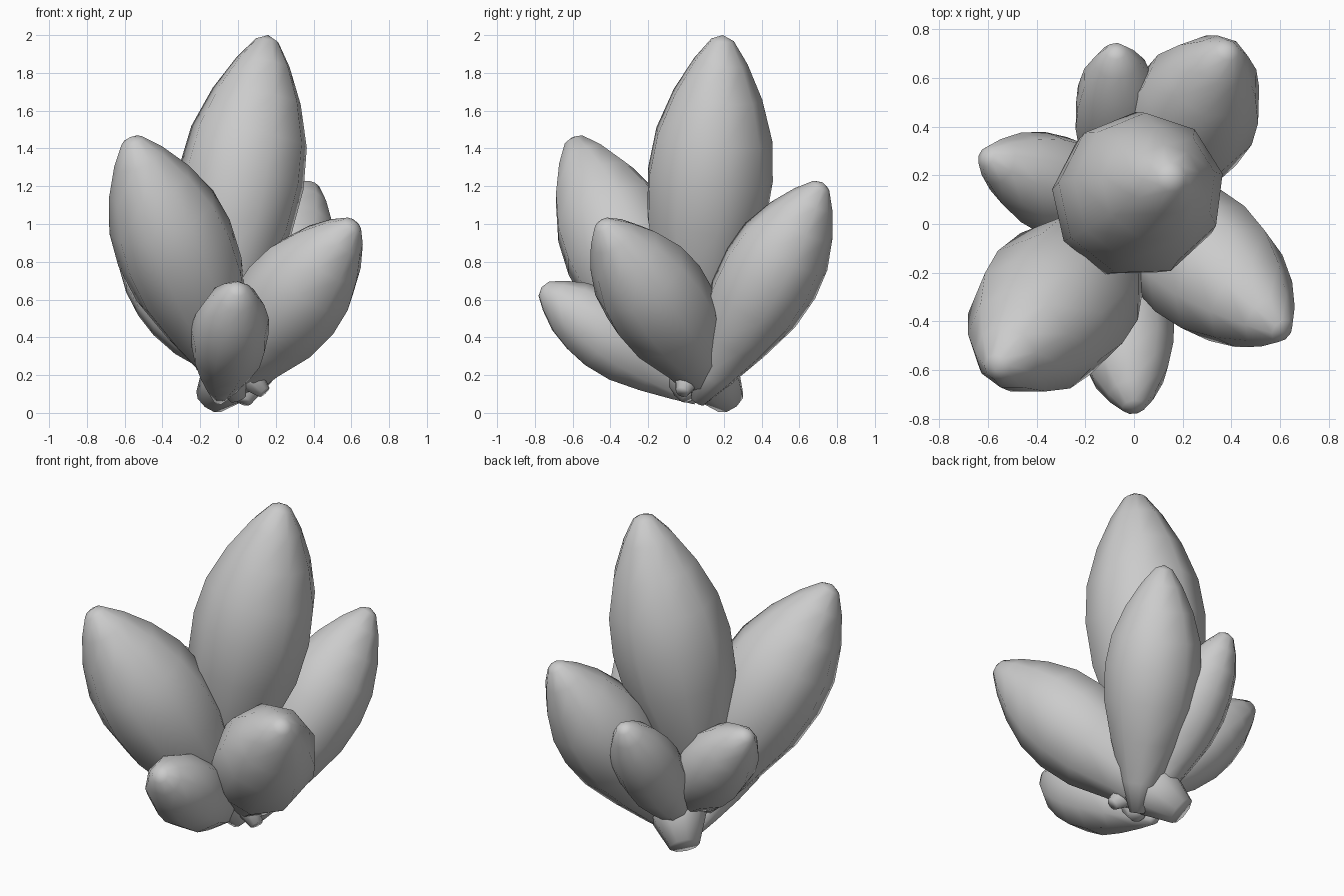
import bpy, bmesh, math
from mathutils import Vector

if "Cube" in bpy.data.objects:
    bpy.data.objects.remove(bpy.data.objects["Cube"])

SIDES = 9
# shared crystal profile: (position along the axis, share of the widest radius)
PROFILE = [(0.12, 0.40), (0.28, 0.70), (0.44, 0.94), (0.58, 1.0), (0.70, 0.93),
           (0.82, 0.71), (0.92, 0.43), (0.985, 0.18)]


def crystal(name, base, tip, radius, tail=0.15, turn=0.0, blunt=0.0):
    """Faceted spindle from base to tip with softly shaded sides."""
    base, tip = Vector(base), Vector(tip)
    axis = tip - base
    rot = axis.to_track_quat('Z', 'Y')
    bm = bmesh.new()
    rings = []
    for t, share in [(0.0, tail)] + PROFILE:
        if t == 0.12:
            share = max(share, tail + 0.23)
        if t > 0.8:
            share += blunt
        ring = []
        for i in range(SIDES):
            a = turn + 2 * math.pi * i / SIDES
            r = radius * share * 1.03
            off = rot @ Vector((r * math.cos(a), r * math.sin(a), 0))
            p = base + axis * t + off
            p.z = max(p.z, 0)
            ring.append(bm.verts.new(p))
        rings.append(ring)
    for lo, hi in zip(rings, rings[1:]):
        for i in range(SIDES):
            j = (i + 1) % SIDES
            bm.faces.new((lo[i], lo[j], hi[j], hi[i]))
    # closed root and blunt point
    bm.faces.new(rings[0][::-1])
    point = bm.verts.new(tip)
    for i in range(SIDES):
        bm.faces.new((rings[-1][i], rings[-1][(i + 1) % SIDES], point))
    bmesh.ops.recalc_face_normals(bm, faces=bm.faces)
    for f in bm.faces:
        f.smooth = True
    mesh = bpy.data.meshes.new(name)
    bm.to_mesh(mesh)
    bm.free()
    obj = bpy.data.objects.new(name, mesh)
    bpy.context.collection.objects.link(obj)
    return obj


# tall centre crystal
crystal("main_crystal", (-0.17, 0.02, 0.22), (0.16, 0.195, 2.0), 0.33, turn=0.25)
# large outward-leaning crystals
crystal("front_left_crystal", (0.0, 0.02, 0.08), (-0.57, -0.60, 1.46), 0.315, turn=0.3)
crystal("front_right_crystal", (-0.15, 0.23, 0.065), (0.62, -0.45, 1.01), 0.28, tail=0.3, turn=0.2)
crystal("back_right_crystal", (0.03, 0.06, 0.06), (0.39, 0.725, 1.22), 0.265, turn=0.4)
# small outer crystals
crystal("front_small_crystal", (-0.10, 0.06, 0.07), (0.0, -0.765, 0.665), 0.205, turn=0.1, blunt=0.05)
crystal("left_small_crystal", (0.14, -0.02, 0.11), (-0.62, 0.28, 0.89), 0.205, tail=0.17, blunt=0.03)
crystal("back_small_crystal", (-0.04, 0.06, 0.10), (-0.075, 0.72, 0.96), 0.185, turn=0.3, blunt=0.05)
